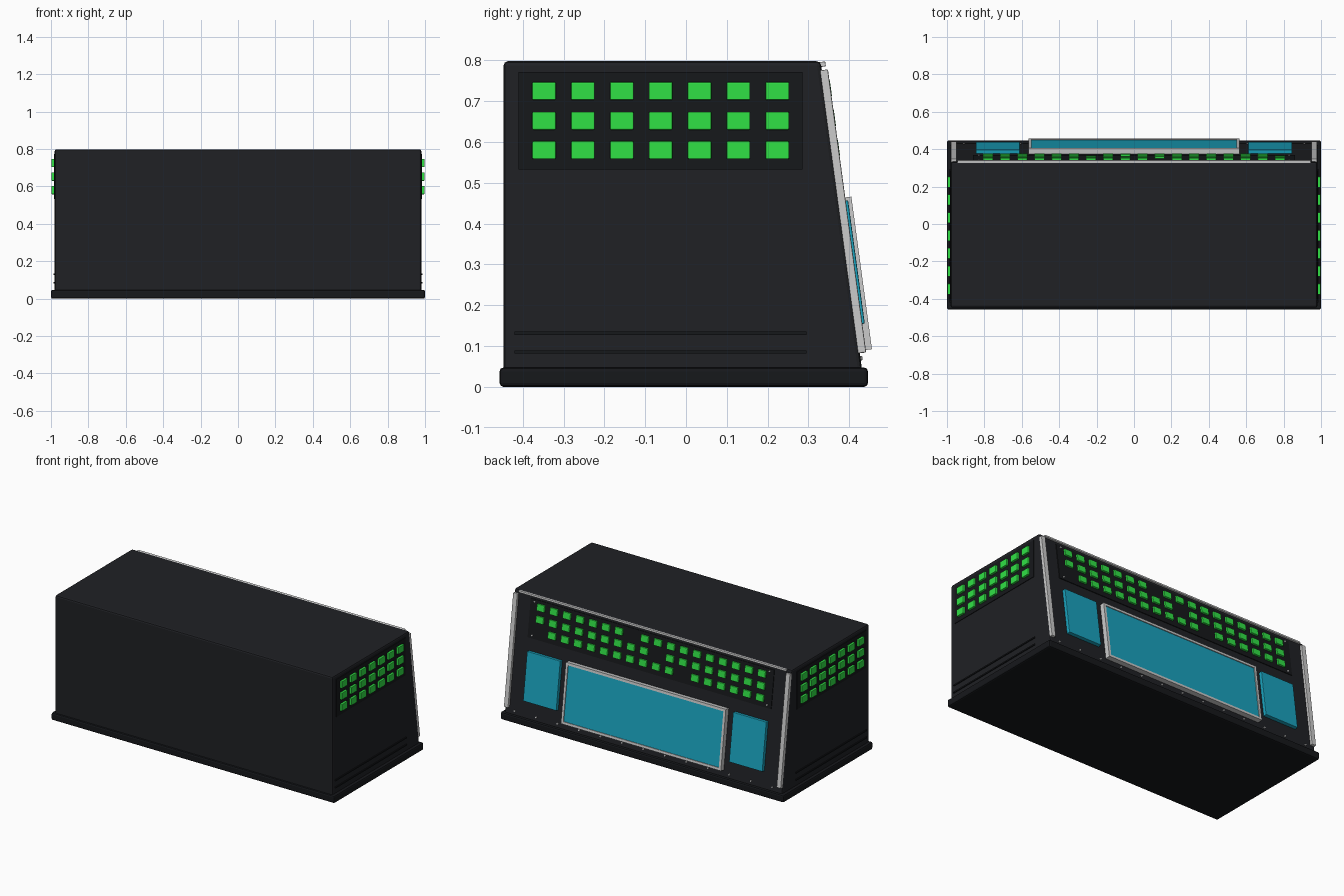
import bpy, bmesh, math
from mathutils import Matrix, Vector

if "Cube" in bpy.data.objects:
    bpy.data.objects.remove(bpy.data.objects["Cube"])

def mat(name, c):
    m = bpy.data.materials.new(name)
    m.diffuse_color = (*c, 1)
    m.use_nodes = True
    m.node_tree.nodes["Principled BSDF"].inputs["Base Color"].default_value = m.diffuse_color
    return m

BLACK = mat("black_shell", (0.014, 0.015, 0.018))
DARK = mat("dark_panel", (0.008, 0.009, 0.011))
GREEN = mat("green_key", (0.03, 0.75, 0.06))
CYAN = mat("cyan_screen", (0.01, 0.37, 0.52))
SILVER = mat("silver_trim", (0.55, 0.55, 0.58))

# Local frame of the sloping panel: x = world x, y = up the slope, z = outward
TILT = math.atan2(0.10, 0.74)
UP = Vector((0, -math.sin(TILT), math.cos(TILT)))
OUT = Vector((0, math.cos(TILT), math.sin(TILT)))
SLOPE = Matrix.Translation((0, 0.437, 0)) @ Matrix(((1, 0, 0), UP, OUT)).transposed().to_4x4()
COS = math.cos(TILT)

def finish(name, bm, material, bevel=0.0):
    bmesh.ops.recalc_face_normals(bm, faces=bm.faces)
    me = bpy.data.meshes.new(name)
    bm.to_mesh(me)
    bm.free()
    ob = bpy.data.objects.new(name, me)
    bpy.context.collection.objects.link(ob)
    me.materials.append(material)
    if bevel:
        b = ob.modifiers.new("edge_bevel", 'BEVEL')
        b.width, b.segments, b.limit_method = bevel, 2, 'ANGLE'
    return ob

def add_box(bm, lo, hi, m=Matrix()):
    lo, hi = Vector(lo), Vector(hi)
    s = Matrix.Diagonal((*(hi - lo), 1))
    bmesh.ops.create_cube(bm, size=1, matrix=m @ Matrix.Translation((lo + hi) / 2) @ s)

def boxes(name, spans, material, bevel=0.0, m=Matrix()):
    bm = bmesh.new()
    for lo, hi in spans:
        add_box(bm, lo, hi, m)
    return finish(name, bm, material, bevel)

def on_slope(x0, x1, z0, z1, w0, w1):
    """Box span on the slope, given by world x, world height and outward depth."""
    return (x0, z0 / COS, w0), (x1, z1 / COS, w1)

# Shell: side profile extruded along x
bm = bmesh.new()
profile = [(-0.447, 0.03), (0.433, 0.03), (0.330, 0.798), (-0.447, 0.798)]
face = bm.faces.new([bm.verts.new((-0.98, y, z)) for y, z in profile])
ext = bmesh.ops.extrude_face_region(bm, geom=[face])
bmesh.ops.translate(bm, vec=(1.96, 0, 0), verts=[v for v in ext["geom"] if isinstance(v, bmesh.types.BMVert)])
finish("shell", bm, BLACK, 0.010)

# Plinth
boxes("plinth", [((-1, -0.457, 0), (1, 0.446, 0.047))], DARK, 0.009)

# Side key panels, keys and low ribs on both ends
panels, keys, ribs = [], [], []
for s in (-1, 1):
    panels.append(((s * 0.97, -0.41, 0.532), (s * 0.984, 0.285, 0.772)))
    for z in (0.085, 0.131):
        ribs.append(((s * 0.97, -0.42, z - 0.004), (s * 0.986, 0.295, z + 0.004)))
    for z in (0.58, 0.652, 0.725):
        for i in range(7):
            y = -0.348 + i * 0.0953
            keys.append(((s * 0.98, y - 0.029, z - 0.022), (s * 0.998, y + 0.029, z + 0.022)))
boxes("side_key_panels", panels, DARK)
boxes("side_keys", keys, GREEN, 0.003)
boxes("side_ribs", ribs, DARK)

# Sloping key panel with three rows of keys, a few left blank
boxes("slope_key_panel", [on_slope(-0.86, 0.86, 0.532, 0.77, -0.01, 0.005)], DARK, m=SLOPE)
keys = []
for r in range(3):
    for c in range(18):
        if (c - 7 - 2 * r) % 11 == 0:
            continue
        x, z = 0.78 - c * 0.0918, 0.73 - r * 0.073
        keys.append(on_slope(x - 0.027, x + 0.027, z - 0.021, z + 0.021, 0, 0.017))
boxes("slope_keys", keys, GREEN, 0.003, SLOPE)

# Side screens
boxes("side_screens", [on_slope(a, b, 0.152, 0.454, -0.005, 0.022)
                       for a, b in ((-0.845, -0.61), (0.61, 0.845))], CYAN, 0.003, SLOPE)

# Centre screen and its raised frame
X, Z0, Z1, B = 0.565, 0.088, 0.462, 0.016
boxes("centre_screen", [on_slope(-X + B, X - B, Z0 + B, Z1 - B, -0.005, 0.026)], CYAN, m=SLOPE)
boxes("centre_screen_frame", [
    on_slope(-X, X, Z1 - B, Z1, -0.005, 0.031), on_slope(-X, X, Z0, Z0 + B, -0.005, 0.031),
    on_slope(-X, -X + B, Z0 + B, Z1 - B, -0.005, 0.031),
    on_slope(X - B, X, Z0 + B, Z1 - B, -0.005, 0.031)], SILVER, m=SLOPE)

# Silver corner rails and top trim
boxes("corner_rails", [on_slope(a, a + 0.03, 0.082, 0.776, -0.005, 0.016)
                       for a in (-0.978, 0.948)], SILVER, 0.003, SLOPE)
boxes("top_trim", [on_slope(-0.945, 0.945, 0.784, 0.796, -0.008, 0.012)], SILVER, 0.002, SLOPE)

# Screws along the bottom edge and at the key panel corners
bm = bmesh.new()
spots = [(-0.91 + i * 0.1517, 0.07, 0.002) for i in range(13)]
spots += [(sx * 0.83, z, 0.006) for sx in (-1, 1) for z in (0.55, 0.755)]
for x, z, w in spots:
    bmesh.ops.create_cone(bm, cap_ends=True, segments=10, radius1=0.006, radius2=0.005, depth=0.006,
                          matrix=SLOPE @ Matrix.Translation((x, z / COS, w)))
finish("screws", bm, SILVER)
